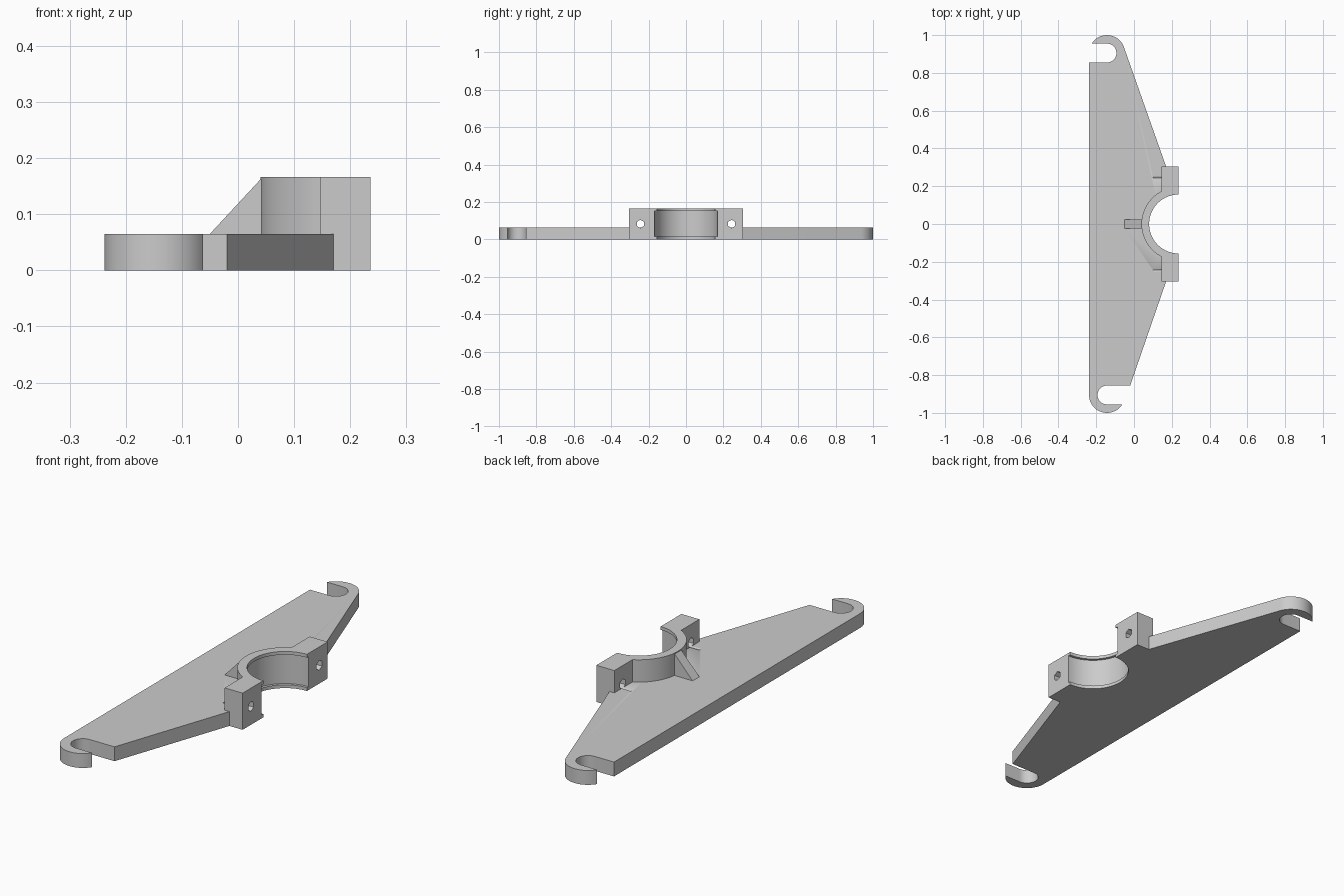
import bpy, bmesh, math
from mathutils import Matrix

if "Cube" in bpy.data.objects:
    bpy.data.objects.remove(bpy.data.objects["Cube"])

PLATE_H, COLLAR_H = 0.065, 0.166
BORE_X = 0.236                       # centre of the half-round bore

grey = bpy.data.materials.new("light grey")
grey.diffuse_color = (0.6, 0.6, 0.6, 1)
grey.use_nodes = True
grey.node_tree.nodes["Principled BSDF"].inputs["Base Color"].default_value = grey.diffuse_color


def arc(cx, cy, r, a0, a1, n=24):
    """Points along an arc, angles in degrees."""
    return [(cx + r * math.cos(math.radians(a0 + (a1 - a0) * i / n)),
             cy + r * math.sin(math.radians(a0 + (a1 - a0) * i / n))) for i in range(n + 1)]


def prism(name, points, depth, matrix=Matrix()):
    """Extrude a flat outline upward, then place it."""
    bm = bmesh.new()
    face = bm.faces.new([bm.verts.new((x, y, 0)) for x, y in points])
    out = bmesh.ops.extrude_face_region(bm, geom=[face])
    bmesh.ops.translate(bm, vec=(0, 0, depth),
                        verts=[v for v in out["geom"] if isinstance(v, bmesh.types.BMVert)])
    bmesh.ops.recalc_face_normals(bm, faces=bm.faces)
    bm.transform(matrix)
    me = bpy.data.meshes.new(name)
    bm.to_mesh(me)
    bm.free()
    me.materials.append(grey)
    ob = bpy.data.objects.new(name, me)
    bpy.context.collection.objects.link(ob)
    return ob


def boolean(target, tool, operation):
    """Apply a boolean and discard the tool object."""
    mod = target.modifiers.new(operation, 'BOOLEAN')
    mod.object, mod.operation, mod.solver = tool, operation, 'EXACT'
    bpy.context.view_layer.objects.active = target
    bpy.ops.object.modifier_apply(modifier=mod.name)
    bpy.data.objects.remove(tool)


# Base plate with an open hook at each end, facing opposite ways
HX, HY, HR, SLOT = -0.143, 0.905, 0.095, 0.05
LIP = math.degrees(math.asin(SLOT / HR))
outline = (arc(HX, HY, HR, 19, 180 - LIP)                    # rear hook, outside
           + arc(HX, HY, SLOT, 90, -90)                      # rear slot
           + [(-0.238, HY - SLOT)]
           + arc(HX, -HY, HR, 180, 360 - LIP)                # front hook, outside
           + arc(HX, -HY, SLOT, 270, 90)                     # front slot
           + [(-0.02, -HY + SLOT), (0.17, -0.304), (0.2, -0.25)]
           + arc(BORE_X, 0, 0.182, 250, 110)                 # kept inside the collar wall
           + [(0.2, 0.25), (0.17, 0.304)])
bracket = prism("mounting_bracket", outline, PLATE_H)

# Half collar with a bolting block on each side
collar = prism("half_collar",
               arc(BORE_X, 0, 0.156, 90, 270, 40)
               + [(BORE_X, -0.304), (0.146, -0.304)]
               + arc(BORE_X, 0, 0.196, 242.7, 117.3, 32)
               + [(0.146, 0.304), (BORE_X, 0.304)], COLLAR_H)
boolean(bracket, collar, 'UNION')

# Sloped rib bracing the collar, profile drawn in x and z
rib_place = Matrix.Translation((0, 0.024, 0)) @ Matrix.Rotation(math.pi / 2, 4, 'X')
rib = prism("rib", [(-0.05, 0.03), (0.06, 0.03), (0.06, 0.162), (0.04, 0.162),
                    (-0.05, PLATE_H)], 0.048, rib_place)
boolean(bracket, rib, 'UNION')

# Bearing groove inside the collar
groove = prism("groove_cutter", arc(BORE_X, 0, 0.168, 0, 360, 80)[:-1], 0.136,
               Matrix.Translation((0, 0, 0.015)))
boolean(bracket, groove, 'DIFFERENCE')

# Bolt holes through the blocks
for side in (-1, 1):
    hole = prism("hole_cutter", arc(0, 0, 0.022, 0, 360, 6)[:-1], 0.2,
                 Matrix.Translation((0.1, side * 0.244, 0.083))
                 @ Matrix.Rotation(math.pi / 2, 4, 'Y'))
    boolean(bracket, hole, 'DIFFERENCE')

bpy.ops.object.select_all(action='DESELECT')
bracket.select_set(True)
bpy.context.view_layer.objects.active = bracket
bpy.ops.object.shade_smooth_by_angle(angle=math.radians(30))
